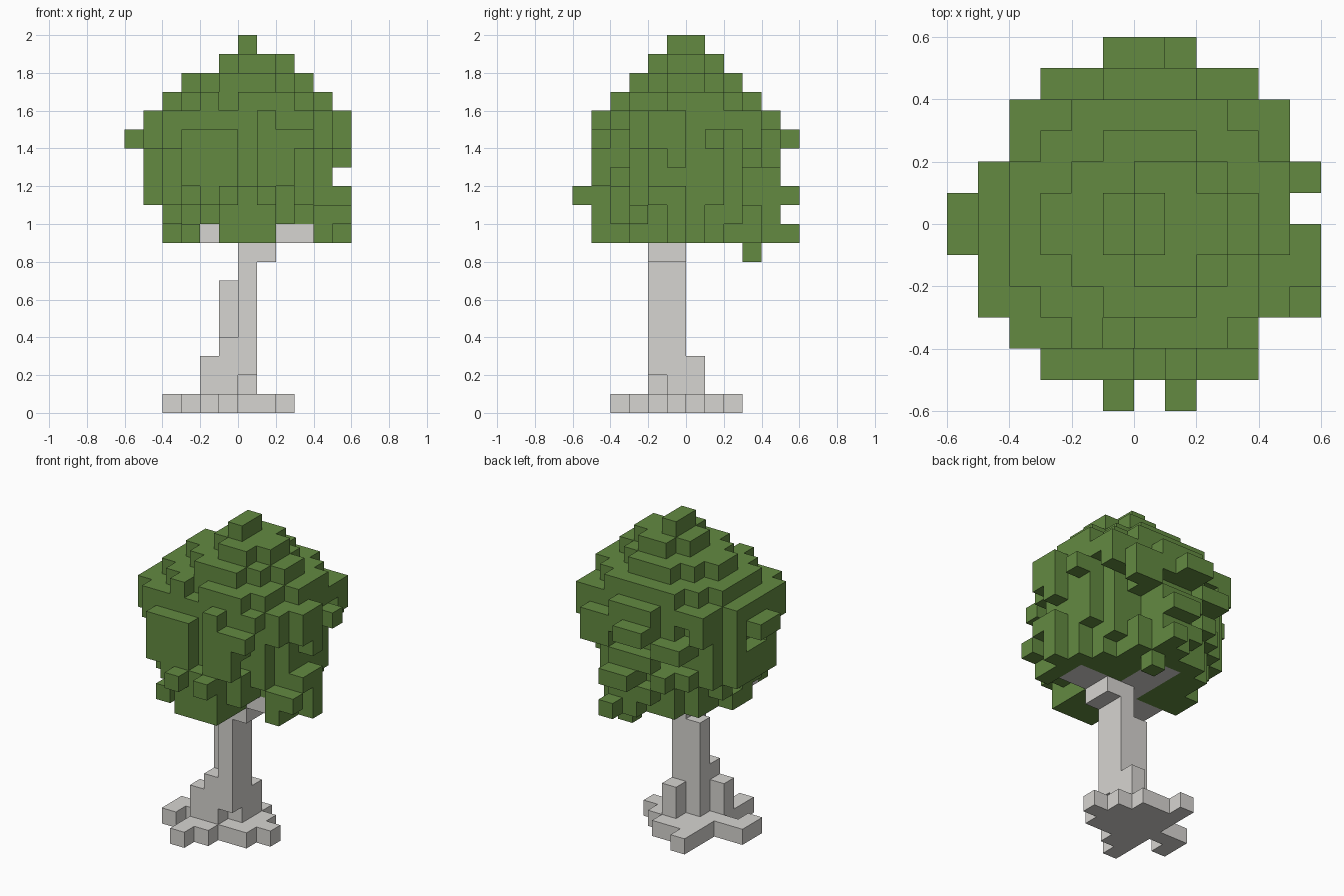
import bpy, bmesh, random
from mathutils import Vector

random.seed(7)
CELL = 0.1

if "Cube" in bpy.data.objects:
    bpy.data.objects.remove(bpy.data.objects["Cube"], do_unlink=True)


def make_material(name, color):
    mat = bpy.data.materials.new(name)
    mat.use_nodes = True
    mat.diffuse_color = color
    mat.node_tree.nodes["Principled BSDF"].inputs["Base Color"].default_value = color
    return mat


def box(x0, x1, y0, y1, z0, z1):
    """Set of grid cells filling a half-open box."""
    return {(x, y, z) for x in range(x0, x1) for y in range(y0, y1) for z in range(z0, z1)}


def voxel_object(name, cells, solid, mat):
    """Skin the cells, leaving out faces that touch any solid cell."""
    bm = bmesh.new()
    for c in sorted(cells):
        for axis in range(3):
            for side in (0, 1):
                n = list(c)
                n[axis] += 2 * side - 1
                if tuple(n) in solid:
                    continue
                u, v = (axis + 1) % 3, (axis + 2) % 3
                corners = []
                for du, dv in ((0, 0), (1, 0), (1, 1), (0, 1)):
                    p = Vector(c)
                    p[axis] += side
                    p[u] += du
                    p[v] += dv
                    corners.append(bm.verts.new(p * CELL))
                bm.faces.new(corners if side else corners[::-1])
    bmesh.ops.remove_doubles(bm, verts=bm.verts, dist=CELL / 100)
    bmesh.ops.dissolve_limit(bm, angle_limit=CELL / 10, verts=bm.verts, edges=bm.edges)
    mesh = bpy.data.meshes.new(name)
    bm.to_mesh(mesh)
    bm.free()
    mesh.materials.append(mat)
    obj = bpy.data.objects.new(name, mesh)
    bpy.context.collection.objects.link(obj)
    return obj


# Roots spread in a rough cross, with stumps against the trunk
roots = box(-2, 1, -2, 2, 0, 1)
for arm in ((-2, -1, -4, 3), (-2, 0, -3, -2), (-4, -3, -2, 0), (-3, -2, -1, 0),
            (1, 2, -2, 1), (2, 3, -1, 0)):
    roots |= box(*arm, 0, 1)
roots |= box(-2, -1, -2, -1, 1, 3) | box(0, 1, 0, 1, 1, 3)

# Trunk with a lower left buttress, a notch at the foot and an arm at the top
trunk = box(0, 1, -2, 0, 1, 10) | box(-1, 0, -1, 0, 1, 7) | box(-1, 0, -2, -1, 1, 4)
trunk |= box(1, 2, -2, 0, 8, 9)
trunk -= box(0, 1, -2, -1, 1, 2)

# Branches lying in the lowest leaf layer
branches = box(-1, 4, -2, 0, 9, 10) | box(-3, -1, -3, -1, 9, 10) | box(-1, 1, 0, 3, 9, 10)
branches -= trunk

# Leaf layers from the lowest up: x extents, y extents, roundness limit
LAYERS = [(-4, 5, -5, 5, 0.84), (-4, 5, -5, 5, 0.9), (-5, 5, -5, 5, 0.92),
          (-5, 5, -4, 4, 0.98), (-5, 5, -4, 4, 1.12), (-5, 5, -4, 4, 1.3),
          (-5, 5, -4, 4, 1.3), (-4, 5, -4, 4, 0.99), (-3, 4, -3, 3, 0.9),
          (-1, 3, -2, 2, 0.95), (0, 1, -1, 1, 1.0)]
# Widest x span of each row, front to back
ROWS = [(-3, 4), (-4, 5), (-5, 5), (-5, 5), (-5, 5),
        (-5, 5), (-5, 5), (-4, 5), (-4, 5), (-3, 4)]

leaves = set()
for z, (x0, x1, y0, y1, limit) in enumerate(LAYERS, 9):
    for x, y, _ in sorted(box(x0, x1, y0, y1, z, z + 1)):
        lo, hi = ROWS[y + 5]
        dx = (2 * x + 1 - x0 - x1) / (x1 - x0)
        dy = (2 * y + 1 - y0 - y1) / (y1 - y0)
        r = dx * dx + dy * dy
        chipped = r > 0.7 * limit and z != 15 and random.random() < 0.16
        if lo <= x < hi and r < limit and not chipped:
            leaves.add((x, y, z))

# Gaps in the lowest leaf layer where the branches show
for x in (-2, 2, 3):
    leaves -= box(x, x + 1, -6, -2, 9, 10)

# Raised leaf patches on the front face
for patch in ((-3, 0, -5, -4, 12, 15), (1, 3, -5, -4, 12, 15), (3, 4, -5, -4, 14, 15),
              (1, 2, -5, -4, 15, 16), (-1, 0, -6, -5, 11, 12), (1, 2, -6, -5, 11, 12),
              (-1, 2, -5, -4, 9, 12), (-3, -2, -4, -3, 9, 10)):
    leaves |= box(*patch)

# Raised leaf patches on the sides
for patch in ((-6, -5, -1, 1, 14, 15), (5, 6, -2, 0, 14, 16), (5, 6, -1, 0, 13, 14),
              (5, 6, 1, 2, 14, 15), (5, 6, -2, 0, 11, 12), (5, 6, -1, 0, 9, 11),
              (5, 6, -3, -2, 10, 11), (4, 5, -3, 1, 9, 11), (4, 5, -2, 0, 11, 12)):
    leaves |= box(*patch)

# Raised leaf patches on the back, with one low hanging tuft
for patch in ((-1, 2, 4, 5, 14, 16), (2, 4, 4, 5, 13, 15), (-3, -1, 4, 5, 13, 14),
              (-1, 2, 4, 5, 12, 13), (4, 5, 3, 4, 14, 16), (-1, 1, 5, 6, 14, 15),
              (0, 2, 5, 6, 11, 12), (1, 2, 5, 6, 9, 10), (0, 2, 4, 5, 9, 12),
              (1, 2, 3, 4, 8, 10)):
    leaves |= box(*patch)
leaves -= branches | trunk

bark_mat = make_material("pale grey bark", (0.675, 0.66, 0.635, 1))
leaf_mat = make_material("leaf green", (0.125, 0.255, 0.053, 1))

solid = roots | trunk | branches | leaves
for name, cells, mat in (("roots", roots, bark_mat), ("trunk", trunk, bark_mat),
                         ("branches", branches, bark_mat), ("leaf_crown", leaves, leaf_mat)):
    voxel_object(name, cells, solid, mat)
